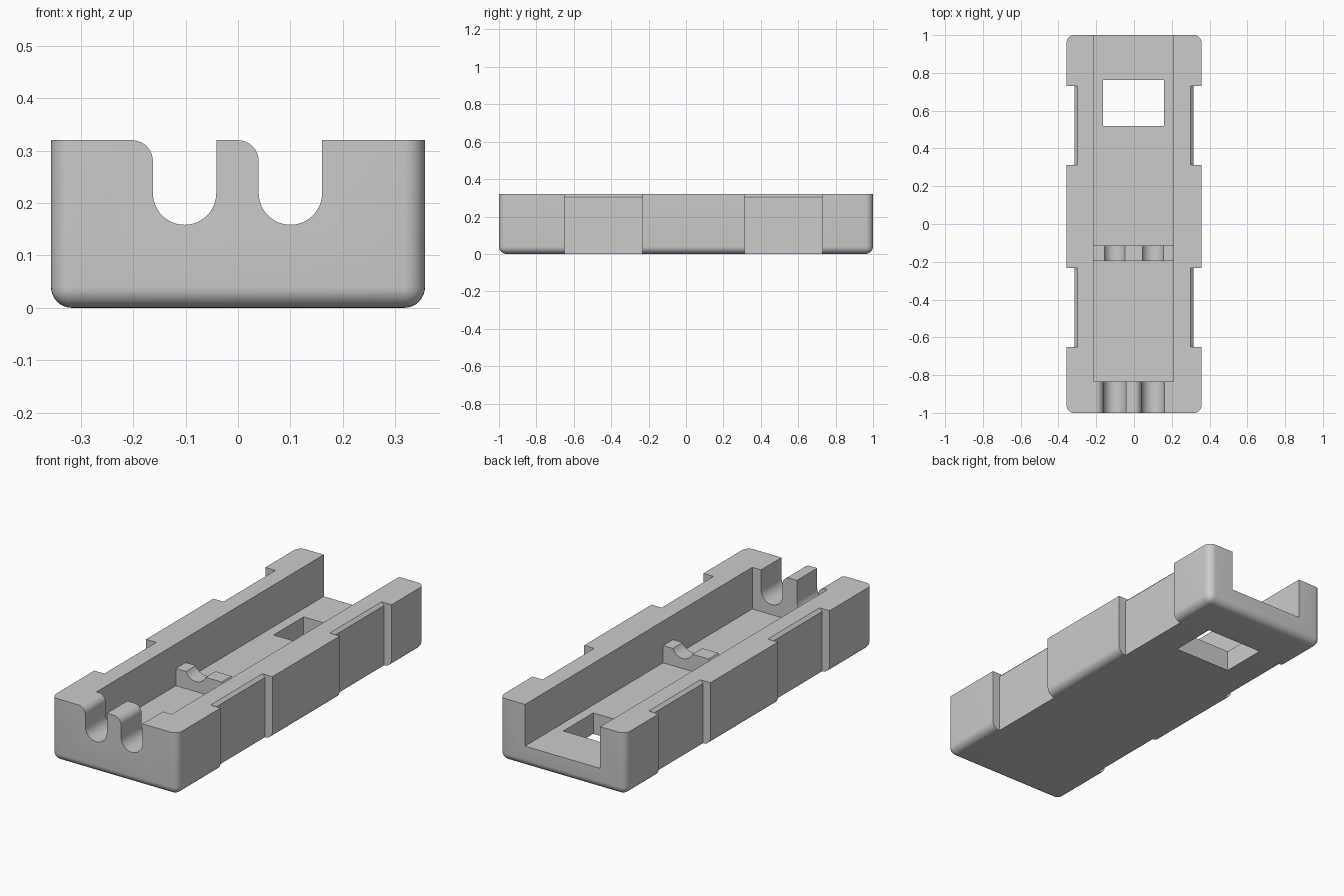
import bpy, bmesh, math

if "Cube" in bpy.data.objects:
    bpy.data.objects.remove(bpy.data.objects["Cube"])

grey = bpy.data.materials.new("light_grey")
grey.diffuse_color = (0.6, 0.6, 0.6, 1)
grey.use_nodes = True
grey.node_tree.nodes["Principled BSDF"].inputs["Base Color"].default_value = grey.diffuse_color


def prism(name, pts, y0, y1):
    """Extrude an x-z outline from y0 to y1."""
    bm = bmesh.new()
    face = bm.faces.new([bm.verts.new((x, y0, z)) for x, z in pts])
    ext = bmesh.ops.extrude_face_region(bm, geom=[face])["geom"]
    bmesh.ops.translate(bm, vec=(0, y1 - y0, 0),
                        verts=[v for v in ext if isinstance(v, bmesh.types.BMVert)])
    bmesh.ops.recalc_face_normals(bm, faces=bm.faces)
    mesh = bpy.data.meshes.new(name)
    bm.to_mesh(mesh)
    bm.free()
    obj = bpy.data.objects.new(name, mesh)
    bpy.context.collection.objects.link(obj)
    return obj


def box(name, x0, x1, y0, y1, z0, z1):
    return prism(name, [(x0, z0), (x1, z0), (x1, z1), (x0, z1)], y0, y1)


def arc(cx, cz, r, a0, a1, n):
    return [(cx + r * math.cos(math.radians(a0 + (a1 - a0) * i / n)),
             cz + r * math.sin(math.radians(a0 + (a1 - a0) * i / n)))
            for i in range(n + 1)]


# Tray block: rounded upright corners and bottom rim, sharp top rim
TOP = 0.32
tray = box("tray", -0.357, 0.357, -1, 1, 0, TOP)
bm = bmesh.new()
bm.from_mesh(tray.data)
rim = [e for e in bm.edges if min(v.co.z for v in e.verts) < 0.01]
bmesh.ops.bevel(bm, geom=rim, offset=0.04, segments=8, profile=0.5, affect='EDGES')
bmesh.ops.recalc_face_normals(bm, faces=bm.faces)
bm.to_mesh(tray.data)
bm.free()
tray.data.materials.append(grey)

# Channel open at the back, leaving a low cross rib
FLOOR, RIB = 0.107, 0.195
cutters = [
    box("channel_front", -0.215, 0.21, -0.835, -0.195, FLOOR, 0.5),
    box("channel_back", -0.215, 0.21, -0.115, 1.2, FLOOR, 0.5),
    box("channel_over_rib", -0.215, 0.21, -0.3, 0, RIB, 0.5),
    box("floor_window", -0.163, 0.16, 0.52, 0.762, -0.1, 0.2),
]

# Two cable slots through front wall and rib, lip rounded on the left
for cx in (-0.102, 0.1):
    r, f = 0.0605, 0.04
    outline = ([(cx + r, 0.5)] + arc(cx, 0.219, r, 0, -180, 24)
               + arc(cx - r - f, TOP - f, f, 0, 90, 10) + [(cx - r - f, 0.5)])
    cutters.append(prism("cable_slot", outline, -1.2, -0.1))

# Side grip recesses with a small chamfer along the top
for side in (-1, 1):
    for y0, y1 in ((-0.65, -0.232), (0.312, 0.73)):
        outline = [(0.5, -0.1), (0.315, -0.1), (0.315, 0.305),
                   (0.30, TOP), (0.30, 0.5), (0.5, 0.5)]
        cutters.append(prism("side_recess", [(side * x, z) for x, z in outline], y0, y1))

# Apply all cuts
for c in cutters:
    c.hide_render = True
    mod = tray.modifiers.new(c.name, 'BOOLEAN')
    mod.operation, mod.solver, mod.object = 'DIFFERENCE', 'EXACT', c
bpy.context.view_layer.objects.active = tray
tray.select_set(True)
for mod in list(tray.modifiers):
    bpy.ops.object.modifier_apply(modifier=mod.name)
for c in cutters:
    bpy.data.objects.remove(c)

bpy.ops.object.select_all(action='DESELECT')
tray.select_set(True)
bpy.ops.object.shade_smooth_by_angle(angle=math.radians(30))
